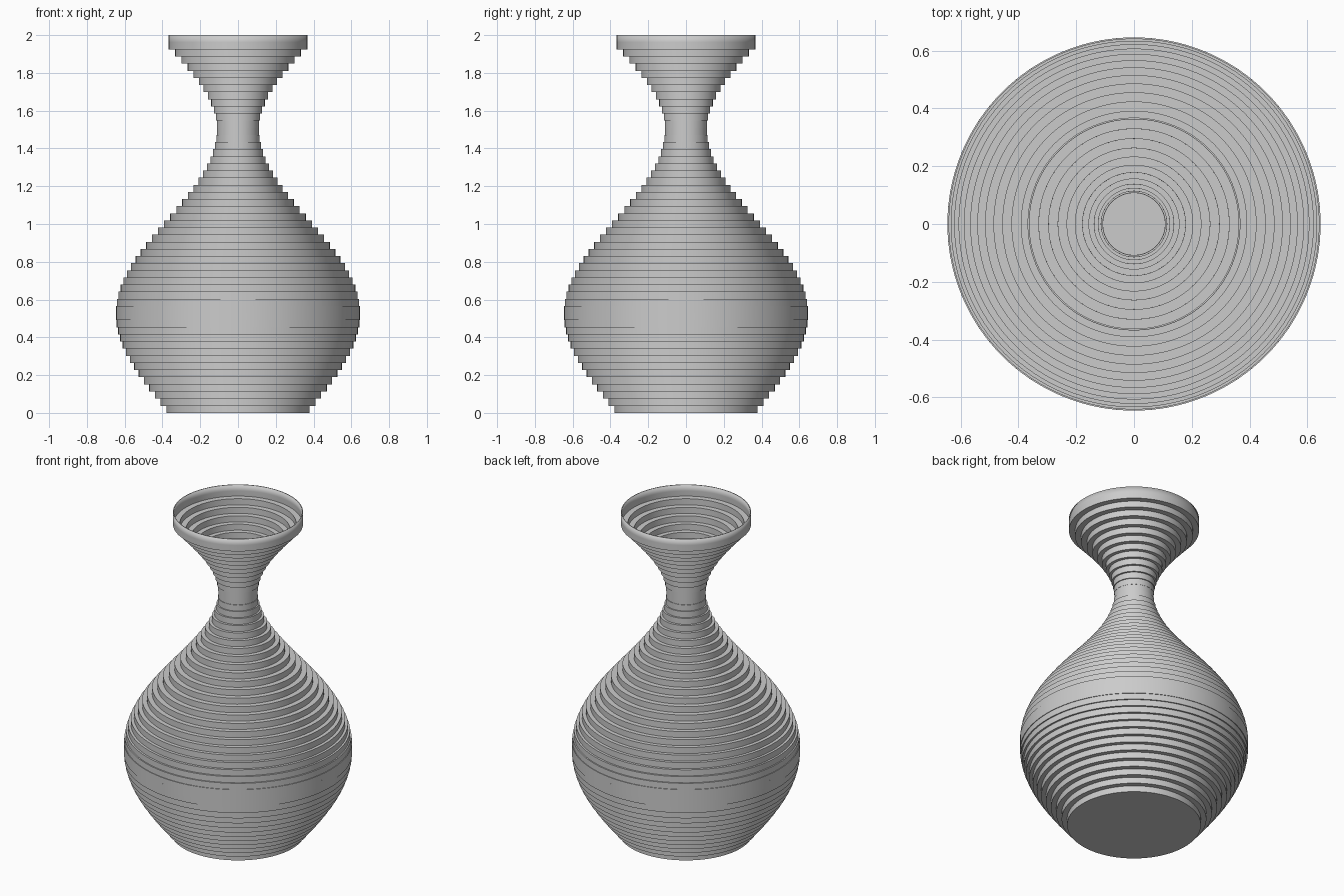
import bpy
import bmesh
from math import sin, cos, pi, radians
from mathutils import Vector

cube = bpy.data.objects.get("Cube")
if cube:
    bpy.data.objects.remove(cube, do_unlink=True)

LAYERS = 53
STEP = 2.0 / LAYERS
MEAN, SWING = 0.3785, 0.2675      # middle radius and half of belly-to-neck difference
BELLY, NECK, LIP = 13.5, 39.3, 51.3   # layer numbers of widest, narrowest and lip


def layer_radius(i):
    """Radius of one stacked ring, following a smooth wave from foot to lip."""
    if i <= BELLY:
        return MEAN + SWING * sin(pi / 2 * i / BELLY)
    if i <= NECK:
        return MEAN + SWING * cos(pi * (i - BELLY) / (NECK - BELLY))
    return MEAN - SWING * cos(pi / 2 * (i - NECK) / (LIP - NECK))


# Stepped profile: a flat base, then one riser per layer; the lip is two layers tall
profile = [Vector((0, 0, 0))]
for i in range(LAYERS):
    r = layer_radius(min(i, LAYERS - 2))
    profile.append(Vector((r, 0, i * STEP)))
    profile.append(Vector((r, 0, (i + 1) * STEP)))

# Turn the profile around the vertical axis
bm = bmesh.new()
verts = [bm.verts.new(p) for p in profile]
edges = [bm.edges.new(pair) for pair in zip(verts, verts[1:])]
bmesh.ops.spin(bm, geom=verts + edges, cent=(0, 0, 0), axis=(0, 0, 1),
               angle=2 * pi, steps=128, use_merge=True)
bmesh.ops.remove_doubles(bm, verts=bm.verts, dist=0.00001)
bmesh.ops.recalc_face_normals(bm, faces=bm.faces)
base = min(bm.faces, key=lambda f: f.calc_center_median().z)
if base.normal.z > 0:
    bmesh.ops.reverse_faces(bm, faces=bm.faces)

mesh = bpy.data.meshes.new("vase_body")
bm.to_mesh(mesh)
bm.free()
vase = bpy.data.objects.new("vase_body", mesh)
bpy.context.collection.objects.link(vase)

# Plain grey material
grey = bpy.data.materials.new("plain_grey")
grey.use_nodes = True
colour = (0.6, 0.6, 0.6, 1.0)
grey.diffuse_color = colour
grey.node_tree.nodes["Principled BSDF"].inputs["Base Color"].default_value = colour
mesh.materials.append(grey)

# Round walls are smooth, ledges stay sharp
bpy.ops.object.select_all(action='DESELECT')
vase.select_set(True)
bpy.context.view_layer.objects.active = vase
bpy.ops.object.shade_smooth_by_angle(angle=radians(30))

# Thin wall, grown inwards
shell = vase.modifiers.new("wall_thickness", 'SOLIDIFY')
shell.thickness = 0.006
shell.offset = -1
